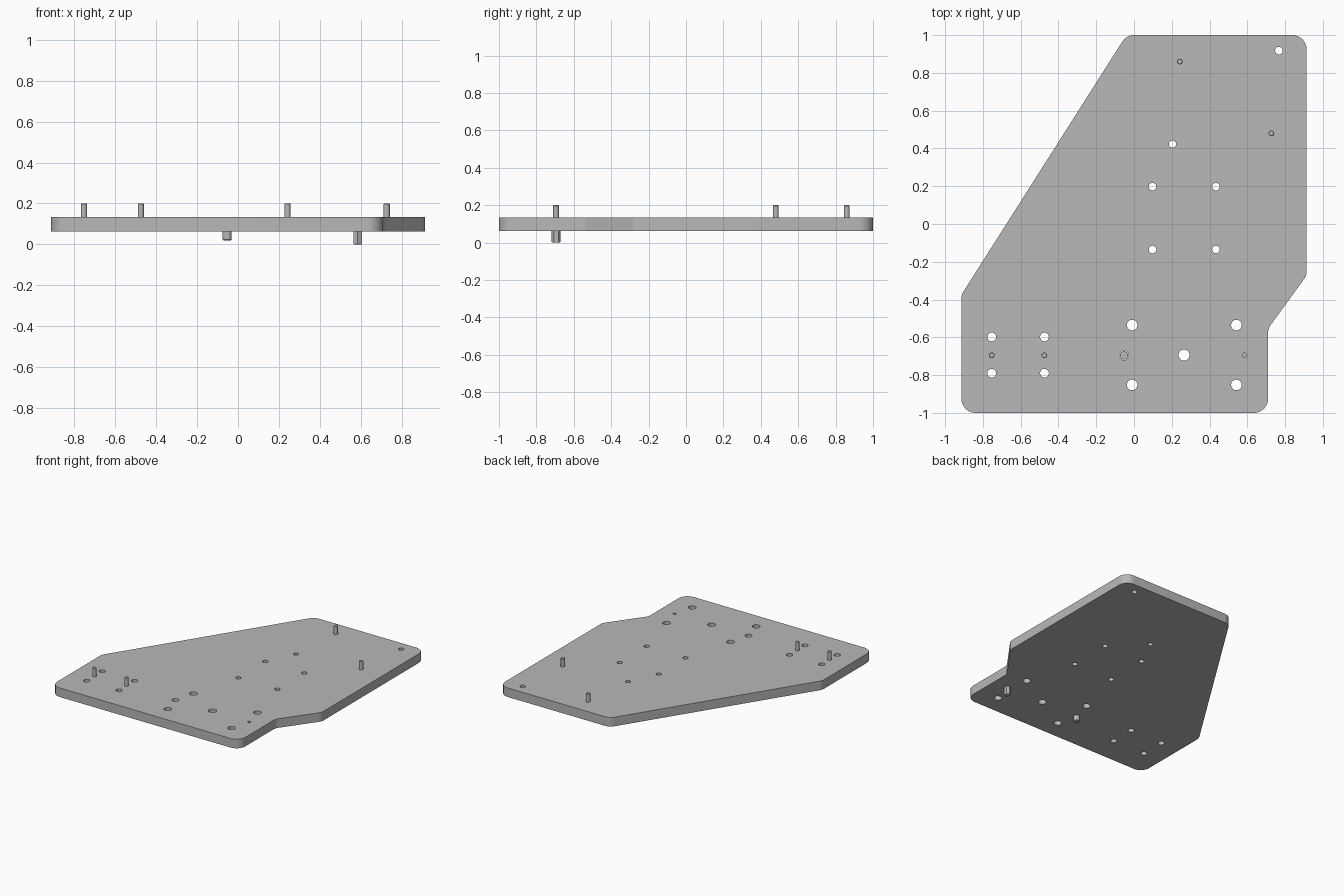
import bpy
import bmesh
from math import cos, sin, pi, radians
from mathutils import Vector

cube = bpy.data.objects.get("Cube")
if cube:
    bpy.data.objects.remove(cube, do_unlink=True)

BOTTOM, TOP = 0.062, 0.133

grey = bpy.data.materials.new("machined grey")
grey.use_nodes = True
grey.diffuse_color = (0.48, 0.48, 0.48, 1)
grey.node_tree.nodes["Principled BSDF"].inputs["Base Color"].default_value = (0.48, 0.48, 0.48, 1)


def smooth(obj):
    bpy.ops.object.select_all(action='DESELECT')
    obj.select_set(True)
    bpy.context.view_layer.objects.active = obj
    bpy.ops.object.shade_smooth_by_angle(angle=radians(30))


def circle(x, y, r, n=32):
    return [Vector((x + r * cos(2 * pi * i / n), y + r * sin(2 * pi * i / n))) for i in range(n)]


def rounded(corners, radius, steps=8):
    """Replace every corner of a polygon with a tangent arc."""
    pts = []
    for i, c in enumerate(corners):
        c = Vector(c)
        a = (Vector(corners[i - 1]) - c).normalized()
        b = (Vector(corners[(i + 1) % len(corners)]) - c).normalized()
        half = a.angle(b) / 2
        centre = c + (a + b).normalized() * radius / sin(half)
        tangent = radius * cos(half) / sin(half)
        start, end = c + a * tangent - centre, c + b * tangent - centre
        for s in range(steps + 1):
            pts.append(centre + start.lerp(end, s / steps).normalized() * radius)
    return pts


def lathe(name, x, y, rings, n=24):
    """Stack of (radius, height) rings, closed at both ends."""
    bm = bmesh.new()
    loops = [[bm.verts.new((r * sin(2 * pi * i / n), r * cos(2 * pi * i / n), z))
              for i in range(n)] for r, z in rings]
    for lo, hi in zip(loops, loops[1:]):
        for i in range(n):
            j = (i + 1) % n
            bm.faces.new((lo[i], lo[j], hi[j], hi[i]))
    bm.faces.new(loops[0])
    bm.faces.new(loops[-1])
    bmesh.ops.recalc_face_normals(bm, faces=bm.faces)
    mesh = bpy.data.meshes.new(name)
    bm.to_mesh(mesh)
    bm.free()
    mesh.materials.append(grey)
    obj = bpy.data.objects.new(name, mesh)
    obj.location = (x, y, 0)
    bpy.context.collection.objects.link(obj)
    smooth(obj)


# Plate outline with all its drilled holes
outline = [(-0.914, -1), (0.71, -1), (0.71, -0.553), (0.914, -0.273),
           (0.914, 1), (-0.04, 1), (-0.914, -0.375)]
holes = [(0.767, 0.918, 0.02), (0.204, 0.423, 0.019), (0.265, -0.694, 0.029)]
holes += [(x, y, 0.02) for x in (0.098, 0.434) for y in (0.198, -0.135)]
holes += [(x, y, 0.028) for x in (-0.01, 0.542) for y in (-0.535, -0.852)]
holes += [(x, y, 0.023) for x in (-0.753, -0.474) for y in (-0.598, -0.79)]
holes += [(-0.053, -0.695, 0.025), (0.585, -0.695, 0.012)]

curve = bpy.data.curves.new("plate", 'CURVE')
curve.dimensions = '2D'
curve.fill_mode = 'BOTH'
curve.extrude = (TOP - BOTTOM) / 2
for pts in [rounded(outline, 0.075)] + [circle(*h) for h in holes]:
    spline = curve.splines.new('POLY')
    spline.points.add(len(pts) - 1)
    for sp, p in zip(spline.points, pts):
        sp.co = (p.x, p.y, 0, 1)
    spline.use_cyclic_u = True
curve.materials.append(grey)
plate = bpy.data.objects.new("plate", curve)
plate.location.z = (TOP + BOTTOM) / 2
bpy.context.collection.objects.link(plate)
bpy.ops.object.select_all(action='DESELECT')
plate.select_set(True)
bpy.context.view_layer.objects.active = plate
bpy.ops.object.convert(target='MESH')
plate = bpy.context.view_layer.objects.active
bm = bmesh.new()
bm.from_mesh(plate.data)
bmesh.ops.remove_doubles(bm, verts=bm.verts, dist=0.0001)
bmesh.ops.recalc_face_normals(bm, faces=bm.faces)
bm.to_mesh(plate.data)
bm.free()
smooth(plate)

# Upright pins with a small chamfer
for i, (x, y) in enumerate([(-0.753, -0.695), (-0.475, -0.695), (0.242, 0.86), (0.727, 0.48)]):
    lathe(f"upright_pin_{i + 1}", x, y,
          [(0.015, TOP - 0.02), (0.015, 0.197), (0.012, 0.2)])

# Locating pins underneath: a round one in its hole and a six-sided one
lathe("round_locating_pin", -0.053, -0.695,
      [(0.019, 0.02), (0.022, 0.024), (0.022, 0.11)])
lathe("six_sided_locating_pin", 0.585, -0.695,
      [(0.021, 0), (0.024, 0.004), (0.024, BOTTOM + 0.002)], n=6)
